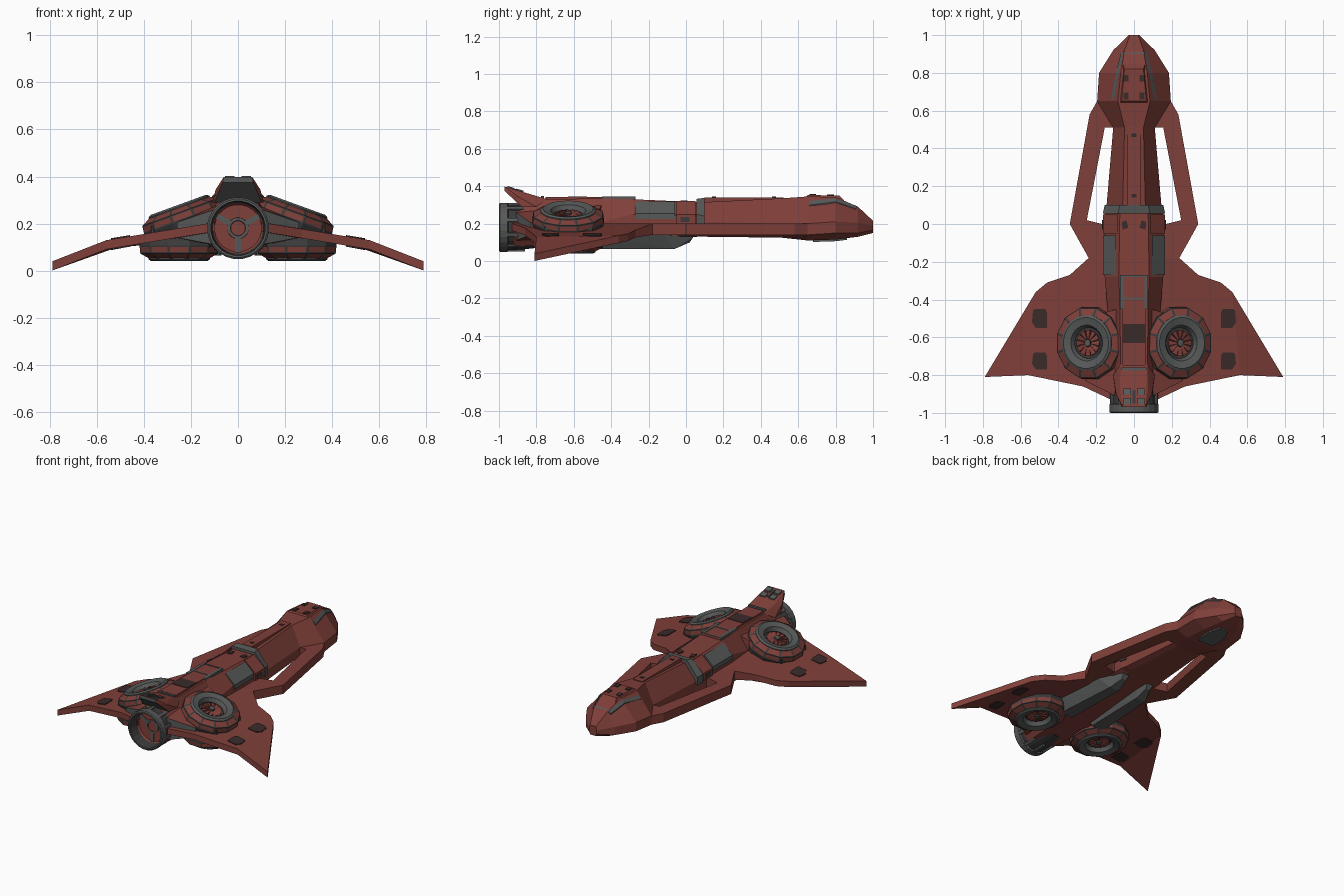
import bpy, bmesh, math
from mathutils import Vector, Matrix
from mathutils.bvhtree import BVHTree

if "Cube" in bpy.data.objects:
    bpy.data.objects.remove(bpy.data.objects["Cube"])

COLOURS = {"hull_red": (0.215, 0.050, 0.041), "steel_grey": (0.095, 0.098, 0.098),
           "dark_grey": (0.045, 0.043, 0.043), "patch_brown": (0.042, 0.024, 0.023)}
MATS = []
for n, c in COLOURS.items():
    m = bpy.data.materials.new(n)
    m.diffuse_color = (*c, 1)
    m.use_nodes = True
    m.node_tree.nodes["Principled BSDF"].inputs["Base Color"].default_value = m.diffuse_color
    MATS.append(m)
RED, GREY, DARK, PATCH = range(4)


def finish(name, bm, mirror=False, recalc=True):
    if recalc:
        bmesh.ops.recalc_face_normals(bm, faces=bm.faces[:])
    me = bpy.data.meshes.new(name)
    tree = BVHTree.FromBMesh(bm)
    bm.to_mesh(me)
    bm.free()
    for m in MATS:
        me.materials.append(m)
    ob = bpy.data.objects.new(name, me)
    bpy.context.collection.objects.link(ob)
    if mirror:
        ob.modifiers.new("mirror", 'MIRROR')
    return tree


def solid(name, pts, mat, mirror=False, back=None):
    """Convex block around points; faces pointing to -y may take another colour."""
    bm = bmesh.new()
    for p in pts:
        bm.verts.new(p)
    bmesh.ops.convex_hull(bm, input=bm.verts[:])
    bmesh.ops.dissolve_limit(bm, angle_limit=0.02, verts=bm.verts[:], edges=bm.edges[:])
    bmesh.ops.recalc_face_normals(bm, faces=bm.faces[:])
    for f in bm.faces:
        f.normal_update()
        f.material_index = back if back is not None and f.normal.y < -0.6 else mat
    return finish(name, bm, mirror)


def box(name, x, y, z, mat, mirror=False):
    return solid(name, [(a, b, c) for a in x for b in y for c in z], mat, mirror)


def loft(name, sections, mat):
    """Octagonal sections: y, top half width, top z, side half width, upper z, lower z, bottom half width, bottom z."""
    bm = bmesh.new()
    rings = []
    for y, wt, zt, wm, zm, zl, wb, zb in sections:
        half = [(wb, zb), (wm, zl), (wm, zm), (wt, zt)]
        ring = half + [(-x, z) for x, z in reversed(half)]
        rings.append([bm.verts.new((x, y, z)) for x, z in ring])
    for a, b in zip(rings, rings[1:]):
        for i in range(8):
            j = (i + 1) % 8
            bm.faces.new((a[i], a[j], b[j], b[i]))
    bm.faces.new(rings[0])
    bm.faces.new(rings[-1])
    for f in bm.faces:
        f.material_index = mat
    return finish(name, bm)


def lathe(name, profile, sides, matrix, mirror=False, inset=0):
    """Turn (radius, height, colour of next band); red bands can become framed panels."""
    bm = bmesh.new()
    rings = []
    for r, z, _ in profile:
        rings.append([bm.verts.new((r * math.cos(2 * math.pi * (i + .5) / sides),
                                    r * math.sin(2 * math.pi * (i + .5) / sides), z)) for i in range(sides)])
    for k in range(len(rings) - 1):
        for i in range(sides):
            j = (i + 1) % sides
            f = bm.faces.new((rings[k][i], rings[k][j], rings[k + 1][j], rings[k + 1][i]))
            f.material_index = profile[k][2]
    bmesh.ops.remove_doubles(bm, verts=bm.verts[:], dist=1e-5)
    bmesh.ops.recalc_face_normals(bm, faces=bm.faces[:])
    if inset:
        panels = [f for f in bm.faces if f.material_index == RED]
        for f in bmesh.ops.inset_individual(bm, faces=panels, thickness=inset)["faces"]:
            f.material_index = DARK
    bm.transform(matrix)
    return finish(name, bm, mirror)


def decal(name, tree, outline, mat, mirror=True, up=True, t=0.005):
    """Thin plate dropped on to a surface from above (or below)."""
    s = 1 if up else -1
    bm = bmesh.new()
    top, low = [], []
    for x, y in outline:
        hit = tree.ray_cast(Vector((x, y, 2 * s)), Vector((0, 0, -s)))[0]
        z = hit.z if hit else 0.2
        top.append(bm.verts.new((x, y, z + s * t)))
        low.append(bm.verts.new((x, y, z - s * 0.002)))
    bm.faces.new(top)
    bm.faces.new(low)
    for i in range(len(top)):
        j = (i + 1) % len(top)
        bm.faces.new((top[i], top[j], low[j], low[i]))
    for f in bm.faces:
        f.material_index = mat
    finish(name, bm, mirror)


def rect(x0, x1, y0, y1):
    return [(x0, y0), (x1, y0), (x1, y1), (x0, y1)]


# Fuselage from tail to nose
hull = loft("fuselage", [
    (-0.92, .06, .28, .12, .21, .13, .08, .08),
    (-0.78, .07, .33, .13, .21, .13, .09, .08),
    (-0.45, .075, .335, .14, .21, .13, .10, .09),
    (-0.28, .08, .33, .155, .25, .13, .10, .10),
    (0.06, .075, .315, .155, .24, .14, .10, .13),
    (0.10, .06, .315, .145, .21, .14, .10, .13),
    (0.51, .05, .335, .11, .20, .14, .08, .125),
    (0.65, .085, .345, .195, .20, .14, .12, .11),
    (0.80, .07, .342, .185, .21, .15, .10, .115),
    (0.92, .05, .29, .11, .205, .15, .06, .13),
    (1.00, .022, .215, .028, .19, .165, .02, .15)], RED)
loft("neck_collar", [(0.055, .085, .332, .165, .25, .19, .11, .18),
                     (0.10, .075, .338, .155, .24, .19, .11, .18)], GREY)
box("spine_ridge", (-.035, .035), (.10, .52), (.30, .341), RED)
box("aft_spine", (-.06, .06), (-.75, -.27), (.30, .343), RED)

# Wings with forward struts
def wing_z(x, y):
    if y > -0.2:
        return 0.20
    return 0.205 - 0.165 * (x - 0.1) if x <= 0.56 else 0.129 - 0.39 * (x - 0.56)

bm = bmesh.new()
top, low = {}, {}
for poly in ([(.08, .65), (.195, .65), (.235, .58), (.155, .51), (.08, .51)],
             [(.235, .58), (.34, 0), (.25, .02), (.155, .51)],
             [(.34, 0), (.24, -.18), (.1, -.18), (.1, 0), (.17, 0), (.25, .02)],
             [(.1, -.18), (.24, -.18), (.34, -.27), (.46, -.31), (.52, -.36), (.56, -.80), (.27, -.86), (.1, -.94)],
             [(.52, -.36), (.79, -.81), (.56, -.80)]):
    for x, y in poly:
        if (x, y) not in top:
            z = wing_z(x, y)
            top[x, y] = bm.verts.new((x, y, z))
            low[x, y] = bm.verts.new((x, y, z - (.06 if y > -.2 else .039)))
    bm.faces.new([top[p] for p in poly])
    bm.faces.new([low[p] for p in reversed(poly)])
pair = {top[p]: low[p] for p in top}
for e in [e for e in bm.edges if len(e.link_faces) == 1 and e.verts[0] in pair]:
    a, b = e.verts
    bm.faces.new((a, b, pair[b], pair[a]))
wing = finish("wing", bm, True)
for y0, y1 in ((-.55, -.45), (-.77, -.68)):
    shape = [(.46, y0), (.52, y0), (.54, y0 + .03), (.535, y1 - .01), (.525, y1), (.47, y1), (.46, y1 - .02)]
    decal("wing_patch", wing, shape, PATCH)
    decal("wing_under_patch", wing, shape, PATCH, up=False)

# Lift fans: tilted upper half and flat lower half
flat = Matrix.Diagonal((0.89, 1, 1, 1))
upper = Matrix.Translation((.25, -.63, .268)) @ Matrix.Rotation(math.radians(20), 4, 'Y') @ Matrix.Diagonal((.94, 1, 1, 1))
lower = Matrix.Translation((.25, -.63, .052)) @ flat @ Matrix.Rotation(math.pi, 4, 'X')
for side, mat, depth in (("upper", upper, -.10), ("lower", lower, -.09)):
    lathe(side + "_fan_housing", [(0, depth, DARK), (.185, depth, DARK), (.197, -.055, RED), (.192, -.02, RED),
                                  (.145, .002, DARK), (.14, -.03, DARK), (0, -.03, DARK)], 12, mat, True, .009)
    lathe(side + "_fan_ring", [(.148, -.03, GREY), (.148, .004, GREY), (.135, .012, GREY), (.095, .002, GREY),
                               (.082, -.022, DARK), (.082, -.03, DARK), (.148, -.03, DARK)], 24, mat, True)
    lathe(side + "_fan_hub", [(0, -.03, DARK), (.022, -.03, DARK), (.018, -.008, GREY), (0, -.006, GREY)], 12, mat, True)
    for i in range(12):
        turn = mat @ Matrix.Rotation(2 * math.pi * i / 12, 4, 'Z')
        solid(side + "_fan_blade", [turn @ Vector(p) for p in (
            (.02, -.005, -.03), (.02, .005, -.03), (.068, -.015, -.03), (.068, .015, -.03),
            (.02, -.005, -.02), (.02, .005, -.016), (.068, -.015, -.02), (.068, .015, -.014))], RED, True)

# Blocks that join the fans to the fuselage
solid("fan_root_fairing", [(x, y, z) for x, y, lo, hi in (
    (.09, -.45, .12, .30), (.26, -.50, .13, .22), (.10, -.91, .11, .26), (.26, -.83, .14, .205))
    for z in (lo, hi)], RED, True, back=GREY)
solid("fan_core", [(x, y, z) for x in (.12, .37) for y in (-.76, -.50) for z in (.10, .19)], DARK, True)

# Belly sponsons and upper side rails
solid("belly_sponson", [(.07, .04, .13), (.12, .04, .13), (.08, .02, .10), (.11, .02, .10), (.07, -.06, .065),
                        (.14, -.06, .065), (.06, -.06, .14), (.18, -.12, .14), (.08, -.50, .065),
                        (.17, -.50, .065), (.06, -.52, .14), (.21, -.50, .14)], GREY, True)
solid("side_rail", [(x, y, z) for y in (-.27, -.06) for x, z in ((.09, .24), (.095, .318), (.145, .27), (.163, .255), (.163, .225))],
      GREY, True)
solid("rail_shoulder", [(x, y, z) for y in (-.05, .05) for x, z in ((.08, .24), (.085, .322), (.165, .25), (.165, .20))],
      RED, True)
box("shoulder_vent", (.150, .169), (-.03, .02), (.21, .235), DARK, True)
decal("shoulder_patch", hull, [(.03, -.02), (.06, -.03), (.065, .01), (.04, .02)], PATCH)

# Tail fin plate with grey pads
fin = solid("tail_fin", [(s * x, y, z) for s in (-1, 1) for x, y, z in (
    (.07, -.74, .33), (.11, -.80, .29), (.06, -.97, .398), (.065, -.97, .375), (.095, -.90, .345),
    (.10, -.88, .29), (.075, -.86, .36))], RED, back=GREY)
for y in (-.905, -.955):
    decal("fin_pad", fin, rect(.015, .055, y, y + .035), GREY, t=.008)
box("spine_cross_bar", (-.065, .065), (-.775, -.76), (.32, .348), GREY)
decal("fin_centre_slot", fin, rect(-.008, .008, -.95, -.88), DARK, False)

# Main engine nozzle
aft = Matrix.Translation((0, 0, .18)) @ Matrix.Rotation(math.pi / 2, 4, 'X')
lathe("engine_nozzle", [(0, .75, DARK), (.105, .75, DARK), (.12, .88, DARK), (.122, .95, GREY), (.132, .955, GREY),
                        (.132, .995, GREY), (.125, 1.0, GREY), (.116, 1.0, DARK), (.108, .93, RED), (.085, .90, RED),
                        (0, .90, RED)], 24, aft)
lathe("engine_hub", [(0, .89, DARK), (.05, .89, GREY), (.045, .925, GREY), (.033, .925, RED), (.028, .91, RED),
                     (0, .91, RED)], 16, aft)
for a in (90, 210, 330):
    turn = aft @ Matrix.Rotation(math.radians(a + 180), 4, 'Z')
    solid("engine_strut", [turn @ Vector((x, y, z)) for x in (.04, .112) for y in (-.012, .012) for z in (.89, .925)], GREY)
for i in range(10):
    turn = aft @ Matrix.Rotation(math.radians(36 * i + 18), 4, 'Z')
    solid("nozzle_rib", [turn @ Vector((x, y, z)) for x in (.11, .13) for y in (-.01, .01) for z in (.86, .96)], GREY)

# Canopy: raised red cover, grey frame and dark panes
canopy = solid("canopy_cover", [(s * x, y, z) for s in (-1, 1) for x, y, z in (
    (.075, .64, .342), (.065, .65, .353), (.05, .82, .350), (.06, .85, .318), (.08, .64, .32))], RED)
for y in (.66, .755):
    decal("canopy_pane", canopy, rect(.028, .055, y, y + .035), PATCH)
decal("canopy_side_frame", hull, [(.105, .66), (.122, .66), (.096, .80), (.08, .80)], GREY)
decal("canopy_front_frame", hull, [(.08, .80), (.096, .80), (.068, .91), (.056, .91)], GREY)
decal("canopy_brow", hull, rect(-.056, .056, .90, .915), GREY, False)
decal("chin_sensor", hull, [(.05, .68), (.065, .72), (.06, .80), (.035, .86), (-.035, .86), (-.06, .80), (-.065, .72), (-.05, .68)],
      GREY, False, up=False, t=.009)

# Spine trim
box("spine_trim", (.055, .075), (-.45, -.27), (.31, .346), GREY, True)
for y in (-.40, -.28):
    box("spine_trim_bar", (-.06, .06), (y, y + .01), (.32, .346), GREY)
box("spine_hatch", (-.058, .058), (-.63, -.53), (.33, .346), PATCH)
for y in (.14, .46):
    box("neck_marker", (-.012, .012), (y, y + .02), (.33, .344), PATCH)
